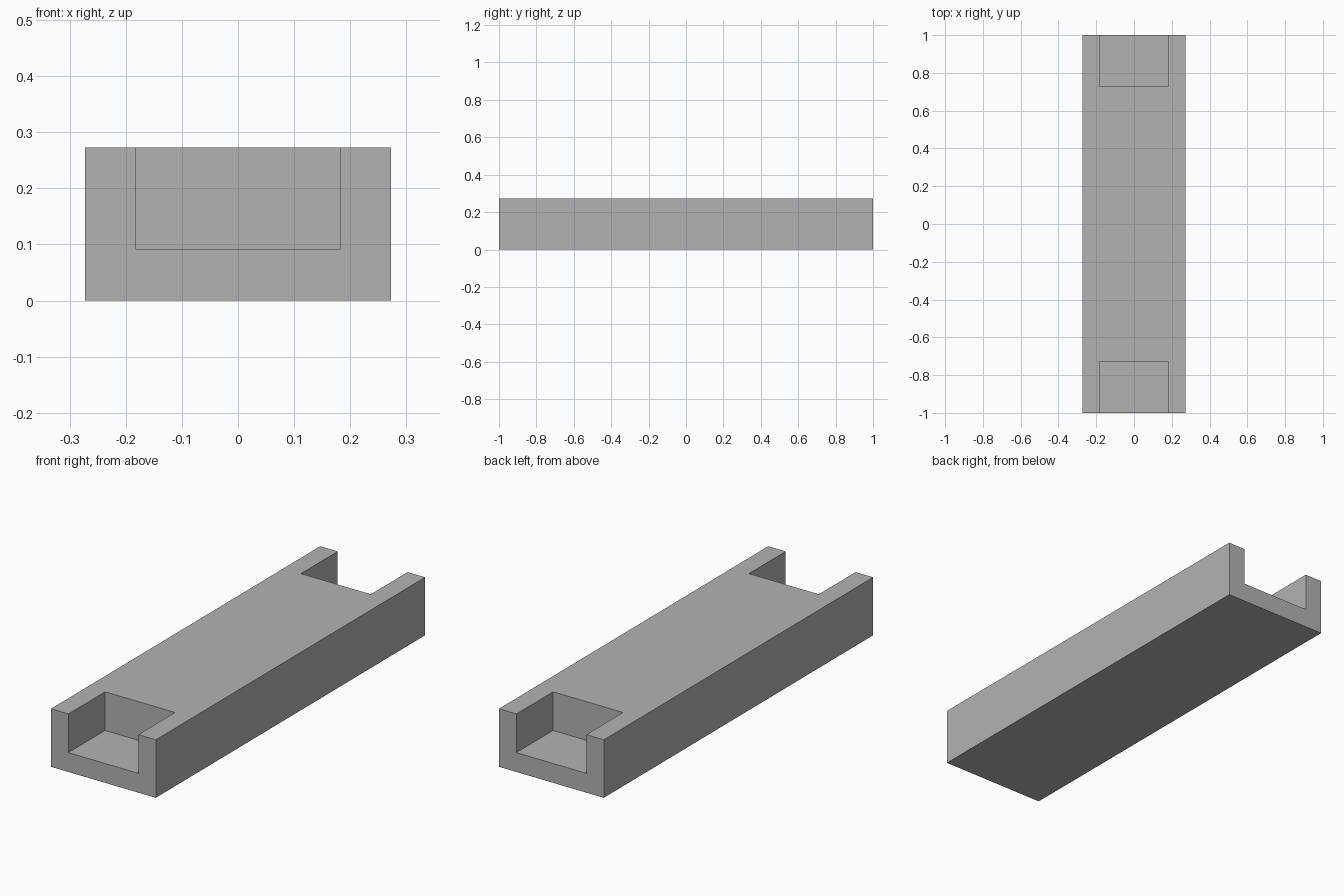
import bpy

# Remove the default object
default = bpy.data.objects.get("Cube")
if default:
    bpy.data.objects.remove(default, do_unlink=True)

UNIT = 1 / 11          # the block is 6 x 22 x 3 units
LENGTH, WIDTH, HEIGHT = 22 * UNIT, 6 * UNIT, 3 * UNIT
NOTCH_WIDTH, NOTCH_DEPTH, FLOOR = 4 * UNIT, 3 * UNIT, UNIT
OVERSHOOT = UNIT       # how far cutters reach past the block

grey = bpy.data.materials.new("plain_grey")
grey.use_nodes = True
colour = (0.45, 0.45, 0.45, 1)
grey.diffuse_color = colour
grey.node_tree.nodes["Principled BSDF"].inputs["Base Color"].default_value = colour


def box(name, low, high):
    """Add a box spanning two opposite corners."""
    centre = [(a + b) / 2 for a, b in zip(low, high)]
    bpy.ops.mesh.primitive_cube_add(size=1, location=centre)
    obj = bpy.context.object
    obj.name = obj.data.name = name
    obj.scale = [b - a for a, b in zip(low, high)]
    bpy.ops.object.transform_apply(location=True, rotation=False, scale=True)
    obj.data.materials.append(grey)
    return obj


# Main block
block = box("channel_block",
            (-WIDTH / 2, -LENGTH / 2, 0),
            (WIDTH / 2, LENGTH / 2, HEIGHT))

# Open notch in the top of each end
for side, name in ((-1, "front_notch_cutter"), (1, "back_notch_cutter")):
    inner = side * (LENGTH / 2 - NOTCH_DEPTH)
    outer = side * (LENGTH / 2 + OVERSHOOT)
    cutter = box(name,
                 (-NOTCH_WIDTH / 2, min(inner, outer), FLOOR),
                 (NOTCH_WIDTH / 2, max(inner, outer), HEIGHT + OVERSHOOT))
    cutter.hide_render = True

    cut = block.modifiers.new(name, "BOOLEAN")
    cut.operation = "DIFFERENCE"
    cut.solver = "EXACT"
    cut.object = cutter
    bpy.context.view_layer.objects.active = block
    bpy.ops.object.modifier_apply(modifier=cut.name)
    bpy.data.objects.remove(cutter, do_unlink=True)
